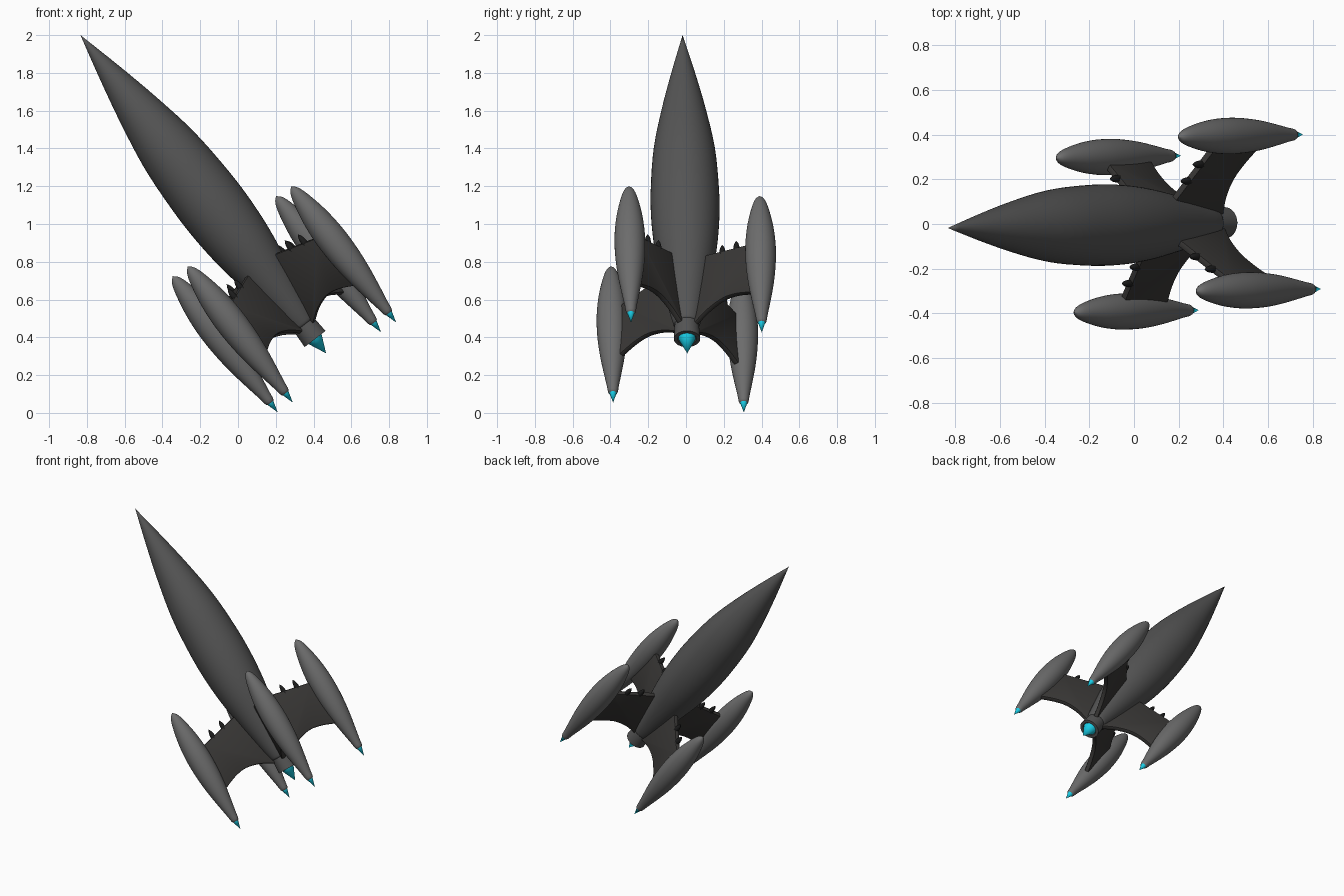
import bpy, bmesh, math
from mathutils import Matrix, Vector

if "Cube" in bpy.data.objects:
    bpy.data.objects.remove(bpy.data.objects["Cube"])

# Ship frame: local z runs from tail to nose, tilted into the world
d = Vector((-0.611, -0.0115, 0.7915)).normalized()
u = Vector((0, 1, 0)).cross(d).normalized()
v = d.cross(u)
FRAME = Matrix.Translation((0.5175, 0.0075, 0.249)) @ Matrix((u, v, d)).transposed().to_4x4()


def paint(name, rgb):
    m = bpy.data.materials.new(name)
    m.diffuse_color = (*rgb, 1)
    m.use_nodes = True
    m.node_tree.nodes["Principled BSDF"].inputs["Base Color"].default_value = m.diffuse_color
    return m


HULL = paint("hull_grey", (0.09, 0.09, 0.09))
POD = paint("pod_grey", (0.15, 0.15, 0.15))
WING = paint("wing_dark", (0.04, 0.038, 0.036))
BLACK = paint("spindle_black", (0.012, 0.012, 0.012))
FLAME = paint("exhaust_cyan", (0.01, 0.62, 0.8))


def finish(bm, name, mat, local, angle=35):
    bmesh.ops.recalc_face_normals(bm, faces=bm.faces)
    me = bpy.data.meshes.new(name)
    bm.to_mesh(me)
    bm.free()
    ob = bpy.data.objects.new(name, me)
    bpy.context.collection.objects.link(ob)
    me.materials.append(mat)
    ob.matrix_world = FRAME @ local
    bpy.ops.object.select_all(action='DESELECT')
    ob.select_set(True)
    bpy.context.view_layer.objects.active = ob
    bpy.ops.object.shade_smooth_by_angle(angle=math.radians(angle))
    return ob


def smooth_path(pts, steps=4):
    # Catmull-Rom through the profile points
    p = [Vector(q) for q in pts]
    p = [2 * p[0] - p[1]] + p + [2 * p[-1] - p[-2]]
    out = []
    for a, b, c, e in zip(p, p[1:], p[2:], p[3:]):
        for i in range(steps):
            t = i / steps
            out.append(0.5 * (2*b + (c-a)*t + (2*a-5*b+4*c-e)*t*t + (3*b-a-3*c+e)*t**3))
    return out + [p[-2]]


def lathe(name, pts, mat, local=Matrix(), segs=40, smooth=True):
    path = smooth_path(pts) if smooth else [Vector(q) for q in pts]
    bm = bmesh.new()
    vs = [bm.verts.new((max(r, 0), 0, z)) for r, z in path]
    es = [bm.edges.new(e) for e in zip(vs, vs[1:])]
    bmesh.ops.spin(bm, geom=vs + es, axis=(0, 0, 1), cent=(0, 0, 0),
                   angle=math.tau, steps=segs)
    bmesh.ops.remove_doubles(bm, verts=bm.verts, dist=1e-5)
    return finish(bm, name, mat, local)


# Main hull, nozzle and exhaust
lathe("hull", [(0, 0.27), (0.06, 0.272), (0.078, 0.31), (0.103, 0.43), (0.135, 0.6), (0.166, 0.8),
               (0.181, 1.0), (0.18, 1.2), (0.162, 1.45), (0.117, 1.71),
               (0.062, 1.96), (0, 2.213)], HULL, segs=56)
lathe("nozzle", [(0, 0.31), (0.062, 0.31), (0.07, 0.18), (0.05, 0.18), (0.045, 0.2), (0, 0.2)],
      HULL, smooth=False)
lathe("exhaust_flame", [(0, 0.19), (0.046, 0.185), (0, 0.084)], FLAME, smooth=False)

# Wing outline in (radius, height): leading edge, then concave trailing edge
OUTLINE = [(0.05, 0.685), (0.43, 0.6)] + [tuple(q) for q in smooth_path(
    [(0.44, 0.275), (0.34, 0.313), (0.25, 0.325), (0.15, 0.3), (0.05, 0.245)], 5)]

for k in range(4):
    turn = Matrix.Rotation(math.radians(52.8 + 90 * k), 4, 'Z')

    # Swept wing plate with softened rims
    bm = bmesh.new()
    face = bm.faces.new([bm.verts.new((r, -0.016, z)) for r, z in OUTLINE])
    ext = bmesh.ops.extrude_face_region(bm, geom=[face])
    bmesh.ops.translate(bm, vec=(0, 0.032, 0),
                        verts=[g for g in ext["geom"] if isinstance(g, bmesh.types.BMVert)])
    rims = [e for e in bm.edges if abs(e.verts[0].co.y - e.verts[1].co.y) < 1e-6]
    bmesh.ops.bevel(bm, geom=rims, offset=0.008, segments=2, affect='EDGES', profile=0.5)
    finish(bm, f"wing_{k + 1}", WING, turn)

    # Engine pod and its exhaust
    at = turn @ Matrix.Translation((0.494, 0, 0))
    lathe(f"engine_pod_{k + 1}",
          [(0, 0.055), (0.023, 0.056), (0.033, 0.11), (0.049, 0.2), (0.065, 0.3), (0.076, 0.4), (0.081, 0.5),
           (0.079, 0.6), (0.067, 0.71), (0.044, 0.82), (0.024, 0.875), (0, 0.9)], POD, at)
    lathe(f"pod_flame_{k + 1}", [(0, 0.058), (0.02, 0.057), (0, -0.011)], FLAME, at, 24, False)

    # Two pointed spindles on the leading edge
    for n, (r, z) in enumerate([(0.242, 0.636), (0.335, 0.619)]):
        lathe(f"spindle_{k + 1}_{n + 1}",
              [(0, -0.058), (0.012, -0.035), (0.017, 0), (0.012, 0.035), (0, 0.058)],
              BLACK, turn @ Matrix.Translation((r, 0, z)), 16)
